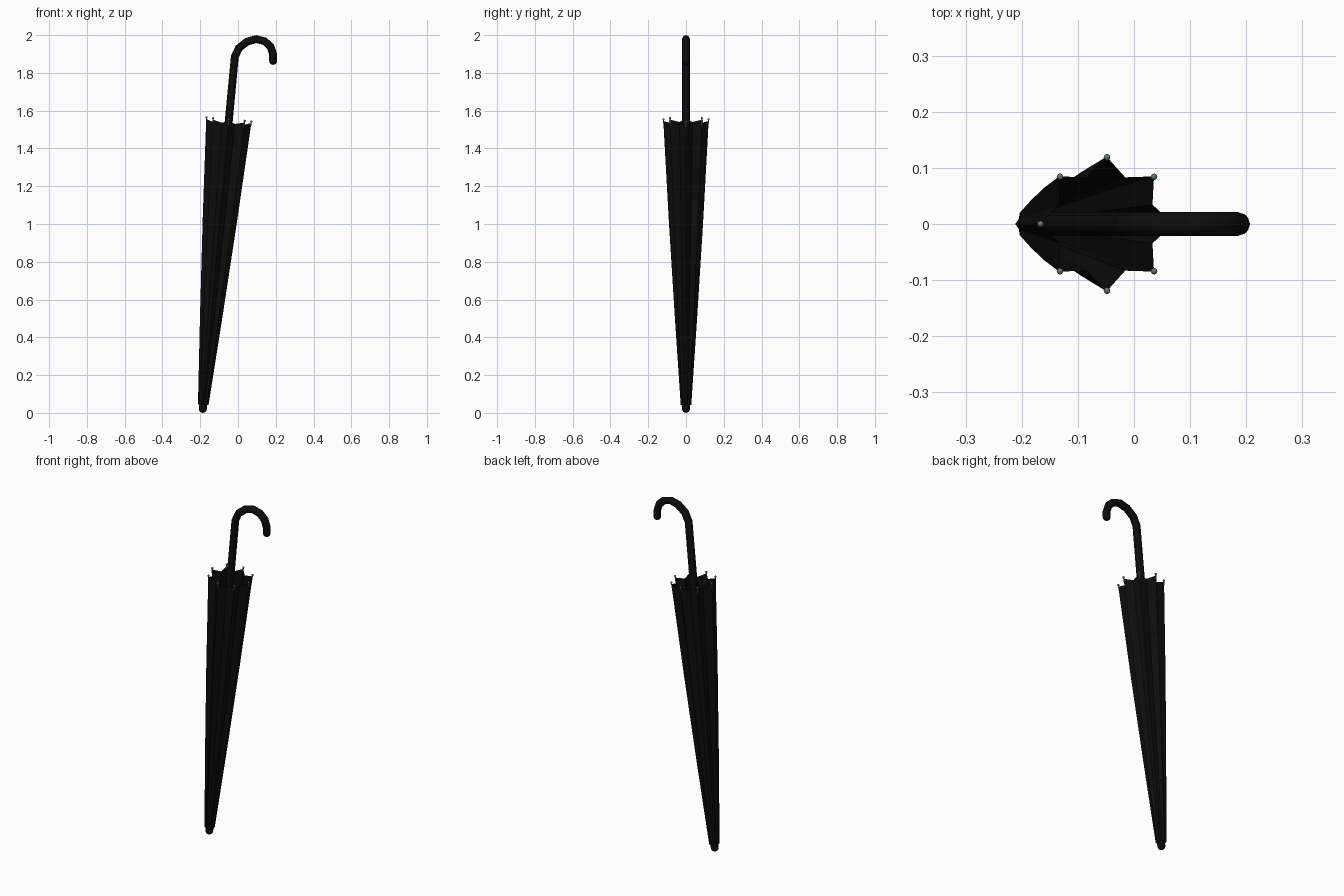
import bpy, bmesh, math
from mathutils import Vector, Matrix

if "Cube" in bpy.data.objects:
    bpy.data.objects.remove(bpy.data.objects["Cube"])

def mat(name, c):
    m = bpy.data.materials.new(name)
    m.diffuse_color = (*c, 1)
    m.use_nodes = True
    m.node_tree.nodes["Principled BSDF"].inputs["Base Color"].default_value = m.diffuse_color
    return m

black = mat("black_fabric", (0.004, 0.004, 0.004))
metal = mat("grey_metal", (0.13, 0.18, 0.19))

# Leaning axis frame: origin at the foot, local z along the shaft
TILT = math.atan(0.09)
FRAME = Matrix.Translation((-0.186, 0, 0.021)) @ Matrix.Rotation(TILT, 4, 'Y')

def add_mesh(name, bm, material):
    bmesh.ops.recalc_face_normals(bm, faces=bm.faces)
    me = bpy.data.meshes.new(name)
    bm.to_mesh(me)
    bm.free()
    ob = bpy.data.objects.new(name, me)
    bpy.context.collection.objects.link(ob)
    me.materials.append(material)
    return ob

def ball(name, loc, r, material, seg=8, rings=6):
    bm = bmesh.new()
    bmesh.ops.create_uvsphere(bm, u_segments=seg, v_segments=rings, radius=r,
                              matrix=Matrix.Translation(loc))
    for f in bm.faces:
        f.smooth = True
    return add_mesh(name, bm, material)

def tube(name, pts, r, material):
    cu = bpy.data.curves.new(name, 'CURVE')
    cu.dimensions = '3D'
    cu.bevel_depth = r
    cu.bevel_resolution = 2
    cu.use_fill_caps = True
    sp = cu.splines.new('POLY')
    sp.points.add(len(pts) - 1)
    for p, co in zip(sp.points, pts):
        p.co = (*co, 1)
    ob = bpy.data.objects.new(name, cu)
    bpy.context.collection.objects.link(ob)
    cu.materials.append(material)
    bpy.ops.object.select_all(action='DESELECT')
    ob.select_set(True)
    bpy.context.view_layer.objects.active = ob
    bpy.ops.object.convert(target='MESH')
    bpy.ops.object.shade_smooth_by_angle(angle=math.radians(50))

# Shaft and hooked handle
path = [(-0.186, 0.021), (-0.048, 1.555), (-0.017, 1.885), (0.005, 1.932),
        (0.049, 1.966), (0.097, 1.979), (0.142, 1.967), (0.173, 1.938),
        (0.186, 1.897), (0.186, 1.863)]
pts = [Vector((x, 0, z)) for x, z in path]
tube("shaft_and_handle", pts, 0.021, black)
ball("handle_end", pts[-1], 0.0205, black, 12, 8)
ball("foot_tip", pts[0], 0.021, black, 12, 8)

# Folded canopy: open star-shaped cone with eight ridges
#          height, ridge radius, valley radius
LEVELS = [(0.022, 0.028, 0.023), (0.50, 0.060, 0.045), (1.0, 0.091, 0.067), (1.53, 0.120, 0.090)]
bm = bmesh.new()
rings = []
for h, ridge, valley in LEVELS:
    ring = []
    for i in range(16):
        a = i * math.pi / 8
        r = valley if i % 2 else ridge
        z = h - (0.012 if i % 2 and h > 1.5 else 0)
        ring.append(bm.verts.new(FRAME @ Vector((r * math.cos(a), r * math.sin(a), z))))
    rings.append(ring)
for lo, hi in zip(rings, rings[1:]):
    for i in range(16):
        j = (i + 1) % 16
        bm.faces.new((lo[i], lo[j], hi[j], hi[i]))
bm.faces.new(rings[0][::-1])
add_mesh("canopy", bm, black)

# Rib pins and metal rib tips
for i in range(8):
    a = i * math.pi / 4
    d = Vector((math.cos(a), math.sin(a), 0))
    top = FRAME @ (d * 0.119 + Vector((0, 0, 1.539)))
    tube(f"rib_pin_{i}", [FRAME @ (d * 0.117 + Vector((0, 0, 1.51))), top], 0.003, metal)
    ball(f"rib_tip_{i}", top, 0.006, metal)
